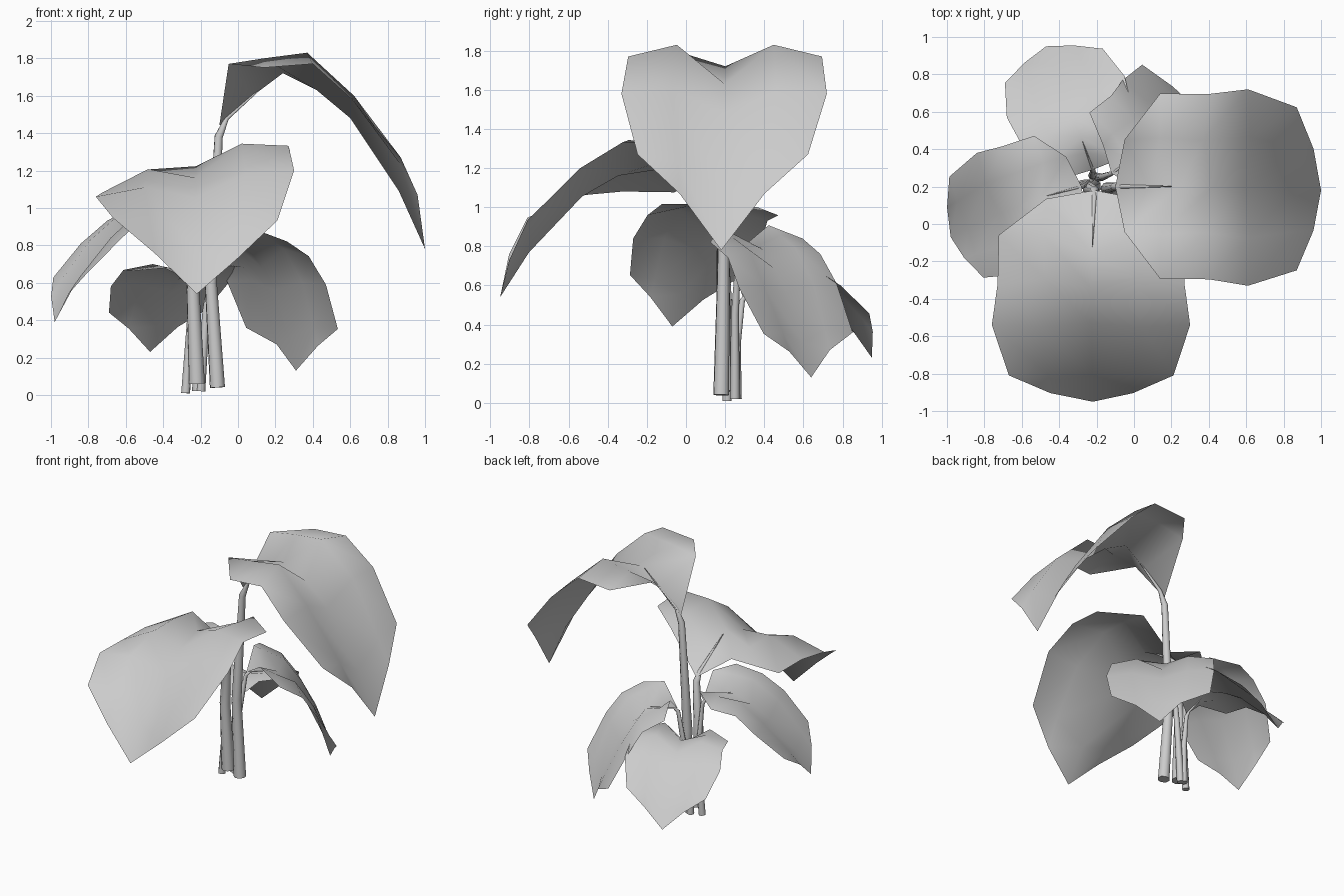
import bpy, bmesh
from mathutils import Vector as V, Matrix

if "Cube" in bpy.data.objects:
    bpy.data.objects.remove(bpy.data.objects["Cube"])

# Half-leaf template: midrib, half-way and edge columns (x along leaf, y sideways, z up)
PTS = {
    'M0': (-.10, 0, 1.44), 'M1': (.08, 0, 1.60), 'M2': (.24, 0, 1.72), 'M3': (.42, 0, 1.63),
    'M4': (.60, 0, 1.48), 'M5': (.86, 0, 1.09), 'T': (1.0, 0, .78),
    'H1': (-.05, .25, 1.77), 'H2': (.14, .26, 1.80), 'H3': (.37, .25, 1.83),
    'H4': (.62, .27, 1.60), 'H5': (.87, .23, 1.23),
    'E2': (.14, .50, 1.75), 'E3': (.40, .50, 1.77), 'E4': (.61, .53, 1.58),
    'E5': (.87, .44, 1.27), 'E6': (.96, .22, 1.07),
}
FACES = ["M0 M1 H1", "M1 M2 H2 H1", "M2 M3 H3 H2", "M3 M4 H4 H3", "M4 M5 H5 H4",
         "M5 T E6 H5", "H1 H2 E2", "H2 H3 E3 E2", "H3 H4 E4 E3", "H4 H5 E5 E4", "H5 E6 E5"]


def frame(b, t, l, r):
    """Columns run from the leaf base to its tip and two widest points."""
    return Matrix((V(t) - V(b), V(l) - V(b), V(r) - V(b))).transposed()


BASE = V(PTS['M0'])
WL = PTS['E4']
WR = (WL[0], -WL[1], WL[2])
SRC = frame(BASE, PTS['T'], WL, WR).inverted()

# Small offsets that twist individual blades (side 1 = left, -1 = right)
TWIST = {
    'front': {('E2', -1): (0, 0, -.10), ('E3', -1): (0, 0, -.12), ('E5', -1): (0, 0, .10),
              ('H1', -1): (0, 0, -.03), ('H2', -1): (0, 0, -.04), ('H3', -1): (0, 0, -.07),
              ('E6', -1): (0, 0, .03), ('E5', 1): (0, 0, -.03), ('E6', 1): (0, 0, -.06)},
    'right': {('E5', 1): (-.03, .04, -.03), ('E5', -1): (.02, 0, -.02),
              ('H1', 1): (.03, .01, 0)},
    'left': {('E2', 1): (0, .02, .03)},
}


def leaf(name, b, t, l, r):
    """Heart-shaped leaf fitted to base, tip, left and right points."""
    m = frame(b, t, l, r) @ SRC
    fit = lambda p: m @ (V(p) - BASE) + V(b)
    twist = TWIST.get(name, {})
    bm = bmesh.new()
    verts = {}
    for side in (1, -1):
        for k, (x, y, z) in PTS.items():
            key = k if y == 0 else (k, side)
            if key not in verts:
                verts[key] = bm.verts.new(fit((x, y * side, z)) + V(twist.get(key, (0, 0, 0))))
        for f in FACES:
            vs = [verts.get(k) or verts[(k, side)] for k in f.split()]
            bm.faces.new(vs if side == 1 else vs[::-1])
    for f in bm.faces:
        f.smooth = True
    me = bpy.data.meshes.new(name + "_leaf")
    bm.to_mesh(me)
    bm.free()
    bpy.context.collection.objects.link(bpy.data.objects.new(name + "_leaf", me))
    return fit


def stem(name, pts, radii):
    """Tapered eight-sided stalk along a path."""
    cu = bpy.data.curves.new(name, 'CURVE')
    cu.dimensions = '3D'
    cu.bevel_depth = 1
    cu.bevel_resolution = 2
    cu.use_fill_caps = True
    sp = cu.splines.new('POLY')
    sp.points.add(len(pts) - 1)
    for q, p, r in zip(sp.points, pts, radii):
        q.co = (*p, 1)
        q.radius = r
    sp.use_smooth = True
    bpy.context.collection.objects.link(bpy.data.objects.new(name, cu))


# name: leaf base, tip, left, right; stem foot, stem bend; foot radius
PLANT = {
    'top': ((-.10, .20, 1.44), (1.0, .18, .78), (.61, .72, 1.58), (.61, -.33, 1.58),
            (-.11, .18, .04), (-.145, .19, .6), .042),
    'front': ((-.21, .18, 1.0), (-.22, -.95, .54), (.30, -.54, 1.20), (-.76, -.54, 1.06),
              (-.22, .20, .06), (-.24, .19, .55), .045),
    'right': ((-.12, .27, .78), (.31, .64, .13), (-.06, .77, .61), (.47, .27, .59),
              (-.20, .25, .02), (-.17, .25, .45), .025),
    'left': ((-.28, .20, .86), (-.98, -.07, .39), (-.62, -.27, .84), (-.84, .38, .81),
             (-.28, .21, .01), (-.25, .22, .45), .025),
    'back': ((-.22, .29, .54), (-.47, .95, .23), (-.68, .57, .58), (-.05, .79, .60),
             (-.22, .26, .02), (-.22, .26, .3), .025),
}
for name, (b, t, l, r, foot, bend, rad) in PLANT.items():
    fit = leaf(name, b, t, l, r)
    neck = V(b).lerp(V(bend), .07)
    stem(name + "_stem", [foot, bend, neck, fit((-.06, 0, 1.48)), fit((.2, 0, 1.71))],
         [rad, rad * .8, rad * .55, rad * .3, rad * .05])
